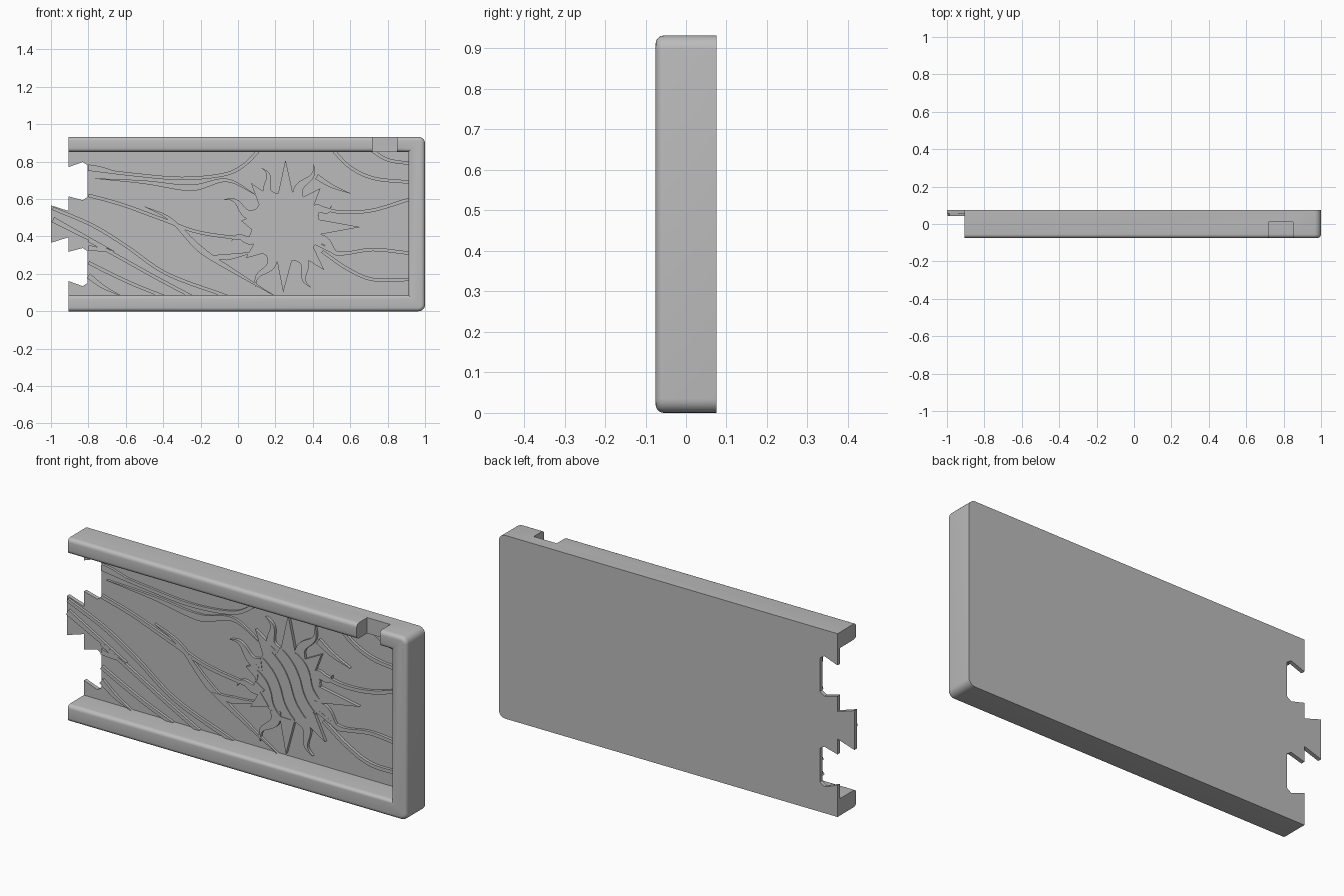
import bpy, bmesh
from math import sin, cos, pi, sqrt, radians
from mathutils import Vector

cube = bpy.data.objects.get("Cube")
if cube:
    bpy.data.objects.remove(cube, do_unlink=True)

GREY = (0.5, 0.5, 0.5, 1)
stone = bpy.data.materials.new("plain grey")
stone.use_nodes = True
stone.diffuse_color = GREY
stone.node_tree.nodes["Principled BSDF"].inputs["Base Color"].default_value = GREY

FRONT, BACK, FLOOR = -0.075, 0.075, 0.055
END, HEIGHT = -0.905, 0.932
LOW, HIGH, SIDE = 0.086, 0.852, 0.912
WAVE_TOP, SUN_TOP = 0.043, 0.037


def prism(name, outline, front, back, bevel=0):
    """Extrude an x-z outline along y, optionally rounding its front edges."""
    bm = bmesh.new()
    a = [bm.verts.new((x, front, z)) for x, z in outline]
    b = [bm.verts.new((x, back, z)) for x, z in outline]
    bm.faces.new(a)
    bm.faces.new(b[::-1])
    for i in range(len(a)):
        bm.faces.new((a[i - 1], b[i - 1], b[i], a[i]))
    bmesh.ops.recalc_face_normals(bm, faces=bm.faces)
    if bevel:
        edges = [e for e in bm.edges
                 if all(abs(v.co.y - front) < 1e-5 for v in e.verts)
                 and not all(abs(v.co.x - END) < 1e-5 for v in e.verts)]
        bmesh.ops.bevel(bm, geom=edges, offset=bevel, segments=5,
                        profile=0.5, affect='EDGES')
    mesh = bpy.data.meshes.new(name)
    bm.to_mesh(mesh)
    bm.free()
    mesh.materials.append(stone)
    obj = bpy.data.objects.new(name, mesh)
    bpy.context.collection.objects.link(obj)
    return obj


def spline(points, steps=8):
    """Smooth curve through the given points."""
    p = [Vector(q) for q in points]
    p = [2 * p[0] - p[1]] + p + [2 * p[-1] - p[-2]]
    out = []
    for a, b, c, d in zip(p, p[1:], p[2:], p[3:]):
        for k in range(steps):
            t = k / steps
            out.append(0.5 * (2 * b + (c - a) * t + (2 * a - 5 * b + 4 * c - d) * t * t
                              + (3 * b - a - 3 * c + d) * t ** 3))
    return out + [p[-2]]


def ribbon(name, path, widths, front):
    """Raised strip along a path; widths are at its start, middle and end."""
    left, right = [], []
    w0, w1, w2 = widths
    n = len(path) - 1
    for i, p in enumerate(path):
        t = i / n
        w = w0 + (w1 - w0) * 2 * t if t < 0.5 else w1 + (w2 - w1) * (2 * t - 1)
        d = (path[min(i + 1, n)] - path[max(i - 1, 0)]).normalized()
        side = Vector((-d.y, d.x)) * max(w, 0.001) / 2
        left.append(p + side)
        right.append(p - side)
    return prism(name, left + right[::-1], front, FLOOR + 0.004)


# Frame: U-shaped rail with rounded outer corners and rounded front edges
R = 0.035
outline = [(END, 0)]
for cz, start in ((R, -90), (HEIGHT - R, 0)):
    for k in range(7):
        a = radians(start + 15 * k)
        outline.append((1 - R + R * cos(a), cz + R * sin(a)))
outline += [(END, HEIGHT), (END, HIGH), (SIDE, HIGH), (SIDE, LOW), (END, LOW)]
frame = prism("frame", outline, FRONT, BACK, bevel=0.02)

# Notch through the front of the top rail
cutter = prism("notch_cutter", [(0.72, 0.8), (0.85, 0.8), (0.85, 1), (0.72, 1)], -0.2, 0.01)
cutter.hide_render = True
mod = frame.modifiers.new("notch", 'BOOLEAN')
mod.operation, mod.object, mod.solver = 'DIFFERENCE', cutter, 'EXACT'
bpy.context.view_layer.objects.active = frame
frame.select_set(True)
bpy.ops.object.modifier_apply(modifier=mod.name)
bpy.data.objects.remove(cutter, do_unlink=True)
bpy.ops.object.shade_smooth_by_angle(angle=radians(35))

# Back panel with dovetail sockets and a projecting tongue, mirrored about mid-height
MID = HEIGHT / 2
half = [(-1, 0.1), (END, 0.07), (END, 0.148), (-0.83, 0.128), (-0.805, 0.145),
        (-0.805, 0.315), (-0.83, 0.332), (END, 0.305)]
panel = [(SIDE, LOW), (SIDE, HIGH), (END, HIGH)]
panel += [(x, MID + z) for x, z in half[::-1]]
panel += [(x, MID - z) for x, z in half]
panel += [(END, LOW)]
prism("back_panel", panel, FLOOR, BACK)

# Flowing wave ridges
THIN, LEAF, TAIL = (0.018, 0.018, 0.018), (0.002, 0.035, 0.002), (0.03, 0.02, 0.002)
waves = [
    (THIN, [(-0.8, 0.76), (-0.55, 0.73), (-0.3, 0.71), (-0.08, 0.73), (0.03, 0.78), (0.12, 0.87)]),
    (TAIL, [(-0.8, 0.77), (-0.74, 0.765), (-0.66, 0.75)]),
    (LEAF, [(-0.77, 0.71), (-0.5, 0.69), (-0.25, 0.66), (-0.06, 0.7), (0.1, 0.62)]),
    (THIN, [(-0.8, 0.62), (-0.62, 0.57), (-0.4, 0.49), (-0.2, 0.42), (0.1, 0.38)]),
    (LEAF, [(-0.5, 0.56), (-0.36, 0.49), (-0.2, 0.33), (0, 0.2), (0.2, 0.08)]),
    (THIN, [(-0.99, 0.55), (-0.78, 0.46), (-0.6, 0.35), (-0.38, 0.2), (-0.06, 0.08)]),
    (TAIL, [(-0.99, 0.49), (-0.82, 0.4), (-0.66, 0.32)]),
    (TAIL, [(-0.8, 0.34), (-0.74, 0.33), (-0.66, 0.32)]),
    (THIN, [(-0.8, 0.38), (-0.6, 0.27), (-0.42, 0.17), (-0.25, 0.08)]),
    (THIN, [(-0.8, 0.26), (-0.68, 0.2), (-0.55, 0.14), (-0.4, 0.08)]),
    (TAIL, [(-0.8, 0.19), (-0.72, 0.13), (-0.62, 0.08)]),
    (LEAF, [(-0.18, 0.3), (-0.06, 0.29), (0.1, 0.32)]),
]
right_waves = [
    (THIN, [(0.5, 0.87), (0.6, 0.77), (0.73, 0.71), (0.92, 0.69)]),
    (THIN, [(0.7, 0.87), (0.8, 0.81), (0.92, 0.79)]),
    (TAIL, [(0.42, 0.72), (0.5, 0.67), (0.6, 0.63)]),
    (THIN, [(0.42, 0.56), (0.55, 0.53), (0.72, 0.54), (0.92, 0.6)]),
    (THIN, [(0.42, 0.36), (0.55, 0.31), (0.72, 0.33), (0.92, 0.31)]),
    (THIN, [(0.45, 0.32), (0.58, 0.23), (0.72, 0.17), (0.92, 0.17)]),
]
for i, (widths, points) in enumerate(waves + right_waves):
    ribbon(f"wave_{i + 1}", spline(points), widths, WAVE_TOP - 0.0002 * i)

# Sun disc
C, SUN_R = Vector((0.254, 0.45)), 0.185
prism("sun_disc", [C + SUN_R * Vector((cos(a), sin(a)))
                   for a in (2 * pi * k / 48 for k in range(48))], SUN_TOP + 0.005, FLOOR + 0.004)

# Wavy diagonal bands across the disc
along = Vector((0.55, -0.83)).normalized()
across = Vector((-along.y, along.x))
for i in range(-2, 3):
    off = 0.066 * i
    reach = sqrt(SUN_R ** 2 - off ** 2) * 0.93
    path = [C + along * reach * (k / 10 - 1) + across * (off + 0.014 * sin(pi * k / 10))
            for k in range(21)]
    ribbon(f"sun_band_{i + 3}", path, (0.012, 0.035, 0.012), SUN_TOP)

# Straight rays: angle in degrees and tip radius
rays = [(90, 0.36), (0, 0.4), (-92, 0.35), (48, 0.28), (-48, 0.31),
        (128, 0.3), (-142, 0.27), (172, 0.24)]
for i, (deg, tip) in enumerate(rays):
    d = Vector((cos(radians(deg)), sin(radians(deg))))
    s = Vector((-d.y, d.x)) * 0.042
    prism(f"sun_ray_{i + 1}", [C + d * 0.17 + s, C + d * tip, C + d * 0.17 - s],
          SUN_TOP + 0.002, FLOOR + 0.004)

# Flickering flame rays between the straight ones
flames = [(66, 0.37), (112, 0.34), (156, 0.36), (25, 0.27), (-24, 0.36),
          (-67, 0.35), (-116, 0.36), (-165, 0.3)]
for i, (deg, tip) in enumerate(flames):
    d = Vector((cos(radians(deg)), sin(radians(deg))))
    s = Vector((-d.y, d.x))
    path = [C + d * (0.165 + (tip - 0.165) * k / 14) + s * 0.02 * sin(2 * pi * k / 14)
            for k in range(15)]
    ribbon(f"sun_flame_{i + 1}", path, (0.06, 0.034, 0.001), SUN_TOP + 0.003)
